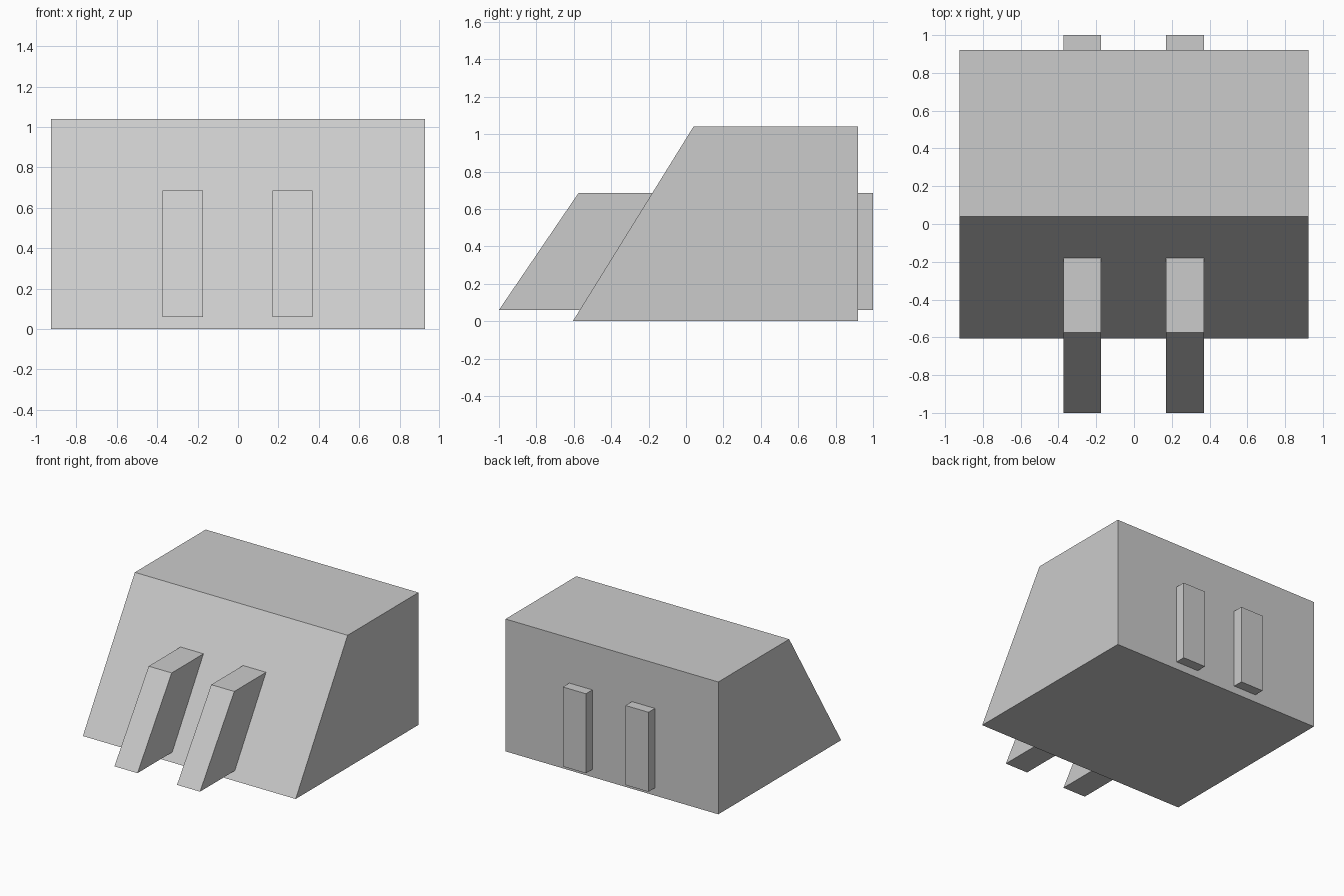
import bpy
import bmesh

default_cube = bpy.data.objects.get("Cube")
if default_cube:
    bpy.data.objects.remove(default_cube, do_unlink=True)

# Single plain grey
grey = bpy.data.materials.new("light_grey")
grey.use_nodes = True
colour = (0.6, 0.6, 0.6, 1)
grey.diffuse_color = colour
grey.node_tree.nodes["Principled BSDF"].inputs["Base Color"].default_value = colour


def prism(name, profile, x_min, x_max):
    """Extrude a side profile of (y, z) points along x."""
    bm = bmesh.new()
    side = bm.faces.new([bm.verts.new((x_min, y, z)) for y, z in profile])
    grown = bmesh.ops.extrude_face_region(bm, geom=[side])["geom"]
    verts = [v for v in grown if isinstance(v, bmesh.types.BMVert)]
    bmesh.ops.translate(bm, verts=verts, vec=(x_max - x_min, 0, 0))
    bmesh.ops.recalc_face_normals(bm, faces=bm.faces)
    mesh = bpy.data.meshes.new(name)
    bm.to_mesh(mesh)
    bm.free()
    mesh.materials.append(grey)
    obj = bpy.data.objects.new(name, mesh)
    bpy.context.collection.objects.link(obj)
    return obj


# Main block with a sloping front
body_profile = [(-0.605, 0), (0.92, 0), (0.92, 1.04), (0.04, 1.04)]
prism("body", body_profile, -0.925, 0.925)

# Two slanted bars running through the block and out of the back
bar_profile = [(-1, 0.06), (1, 0.06), (1, 0.685), (-0.575, 0.685)]
for name, centre in (("left_bar", 0.27), ("right_bar", -0.274)):
    prism(name, bar_profile, centre - 0.1, centre + 0.1)
